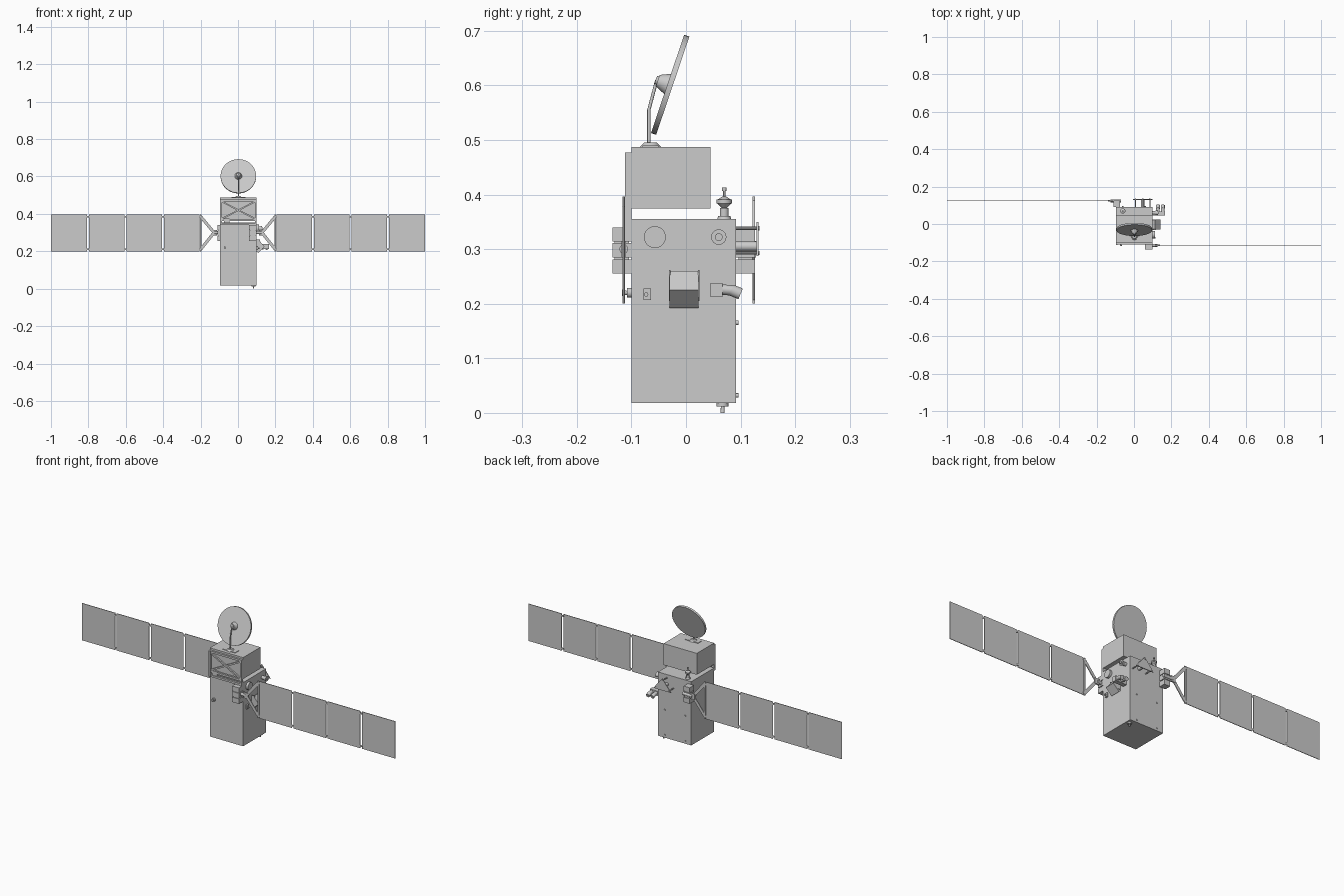
import bpy
from math import radians
from mathutils import Vector


def box(name, x, y, z):
    """Box from (min, max) ranges."""
    bpy.ops.mesh.primitive_cube_add(size=1, location=[(a + b) / 2 for a, b in (x, y, z)])
    o = bpy.context.object
    o.name = name
    o.scale = [abs(b - a) for a, b in (x, y, z)]
    return o


def beam(name, p, q, depth, width):
    """Rectangular bar between two points; depth runs along y for bars in the xz plane."""
    p, q = Vector(p), Vector(q)
    bpy.ops.mesh.primitive_cube_add(size=1, location=(p + q) / 2)
    o = bpy.context.object
    o.name = name
    o.rotation_euler = (q - p).to_track_quat('Z', 'Y').to_euler()
    o.scale = (depth, width, (q - p).length)
    return o


def rod(name, p, q, r1, r2=None, n=24):
    """Cylinder or cone frustum between two points."""
    p, q = Vector(p), Vector(q)
    bpy.ops.mesh.primitive_cone_add(vertices=n, radius1=r1, radius2=r1 if r2 is None else r2,
                                    depth=(q - p).length, location=(p + q) / 2)
    o = bpy.context.object
    o.name = name
    o.rotation_euler = (q - p).to_track_quat('Z', 'Y').to_euler()
    bpy.ops.object.shade_smooth_by_angle(angle=radians(35))
    return o


def prism(name, pts, offset):
    """Solid made by sweeping a flat outline along an offset."""
    n, off = len(pts), Vector(offset)
    verts = [Vector(p) for p in pts] + [Vector(p) + off for p in pts]
    faces = [list(range(n))[::-1], list(range(n, 2 * n))]
    faces += [(i, (i + 1) % n, (i + 1) % n + n, i + n) for i in range(n)]
    me = bpy.data.meshes.new(name)
    me.from_pydata(verts, [], faces)
    o = bpy.data.objects.new(name, me)
    bpy.context.collection.objects.link(o)
    return o


# main body and upper equipment box
box("main_body", (-0.095, 0.1), (-0.1, 0.092), (0.018, 0.355))
box("upper_box", (-0.095, 0.1), (-0.1, 0.045), (0.374, 0.487))

# crossed truss joining the two boxes at the front
for x in (-0.09, 0.095):
    box("truss_post", (x - 0.005, x + 0.005), (-0.112, -0.1), (0.34, 0.477))
for z in (0.472, 0.368, 0.345):
    box("truss_rail", (-0.095, 0.1), (-0.11, -0.1), (z - 0.005, z + 0.005))
beam("truss_brace", (-0.09, -0.106, 0.468), (0.095, -0.106, 0.372), 0.008, 0.008)
beam("truss_brace", (-0.09, -0.106, 0.372), (0.095, -0.106, 0.468), 0.008, 0.008)
box("truss_foot", (-0.075, -0.045), (-0.11, -0.1), (0.352, 0.376))


# solar wings: right one at the front, left one at the back
def wing(s, y, mount_x, mount_y):
    for i in range(4):
        x0 = 0.206 + 0.2 * i
        x1 = 1.0 if i == 3 else x0 + 0.19
        box("solar_panel", (s * x0, s * x1), (y - 0.0015, y + 0.0015), (0.2, 0.396))
        for z in (0.208, 0.381):
            box("panel_hinge", (s * (x0 - 0.012), s * (x0 + 0.002)),
                (y - 0.002, y + 0.002), (z, z + 0.008))
    box("yoke_upright", (s * 0.194, s * 0.203), (y - 0.002, y + 0.002), (0.2, 0.396))
    for z in (0.384, 0.212):
        beam("yoke_arm", (s * 0.128, y, 0.3), (s * 0.198, y, z), 0.004, 0.016)
    box("yoke_hub", (s * 0.112, s * 0.14), (y - 0.004, y + 0.004), (0.285, 0.315))
    rod("drive_shaft", (s * 0.07, y, 0.3), (s * 0.125, y, 0.3), 0.008)
    for z in (0.255, 0.285, 0.314):
        box("drive_block", mount_x, mount_y, (z, z + 0.026))
    inner = [mount_x[0] + 0.005, mount_x[1] - 0.005]
    box("drive_core", inner, [mount_y[0] + 0.004, mount_y[1] - 0.004], (0.257, 0.338))


wing(1, -0.114, (0.06, 0.1), (-0.135, -0.1))
wing(-1, 0.124, (-0.11, -0.075), (0.092, 0.126))

# tilted dish with hub, bent mast and foot
c = Vector((0.002, -0.029, 0.601))
n = Vector((0, -0.947, 0.32))
rod("dish", c - n * 0.005, c + n * 0.005, 0.095, n=48)
rod("dish_hub", c + n * 0.004, c + n * 0.024, 0.02, 0.011)
rod("hub_cap", c + n * 0.024, c + n * 0.028, 0.008)
tip = c + n * 0.026
rod("mast_upper", (0.002, -0.068, 0.555), tip, 0.003, n=12)
rod("mast_lower", (0.002, -0.068, 0.488), (0.002, -0.068, 0.556), 0.003, n=12)
rod("mast_foot", (0.002, -0.065, 0.486), (0.002, -0.065, 0.495), 0.021, 0.012)
box("mast_plate", (-0.035, 0.04), (-0.08, -0.05), (0.486, 0.49))

# small bowl antenna on the back of the main body's roof
ax, ay = -0.06, 0.07
for part, z0, z1, r0, r1 in (("antenna_base", 0.354, 0.361, 0.013, 0.011),
                             ("antenna_stem", 0.361, 0.375, 0.008, 0.008),
                             ("antenna_cone", 0.375, 0.384, 0.004, 0.013),
                             ("antenna_disc", 0.384, 0.391, 0.014, 0.014),
                             ("antenna_cap", 0.391, 0.396, 0.012, 0.004),
                             ("antenna_rod", 0.394, 0.408, 0.002, 0.002),
                             ("antenna_tip", 0.406, 0.413, 0.004, 0.004)):
    rod(part, (ax, ay, z0), (ax, ay, z1), r0, r1, 20)

# sensors on the right side
rod("round_sensor", (0.098, -0.057, 0.322), (0.112, -0.057, 0.322), 0.02, n=32)
rod("horn_body", (0.098, 0.06, 0.322), (0.116, 0.06, 0.322), 0.009)
rod("horn_rim", (0.112, 0.06, 0.322), (0.128, 0.06, 0.322), 0.01, 0.014)
rod("horn_core", (0.127, 0.06, 0.322), (0.132, 0.06, 0.322), 0.007)
prism("tilted_camera", [(0.098, -0.03, 0.245), (0.112, -0.03, 0.26), (0.142, -0.03, 0.225),
                        (0.108, -0.03, 0.192), (0.098, -0.03, 0.202)], (0, 0.053, 0))
for y in (-0.031, 0.022):
    box("camera_bracket", (0.098, 0.118), (y, y + 0.003), (0.205, 0.262))
box("small_bracket", (0.098, 0.108), (-0.078, -0.064), (0.207, 0.228))
rod("small_knob", (0.105, -0.073, 0.217), (0.115, -0.073, 0.217), 0.004, n=12)

# twin telescopes pointing backwards
box("telescope_base", (0.098, 0.165), (0.045, 0.067), (0.212, 0.238))
for x in (0.128, 0.154):
    rod("telescope_tube", (x, 0.065, 0.226), (x, 0.088, 0.224), 0.0095)
    rod("telescope_hood", (x, 0.083, 0.225), (x, 0.1, 0.218), 0.0105)

# triangular antenna plate on the back, on stand-offs
prism("triangle_plate", [(-0.005, 0.129, 0.287), (0.098, 0.129, 0.287), (0.047, 0.129, 0.35)],
      (0, 0.004, 0))
for x, z in ((0.008, 0.293), (0.085, 0.293), (0.047, 0.338)):
    rod("plate_standoff", (x, 0.09, z), (x, 0.13, z), 0.003, n=10)
    rod("plate_stud", (x, 0.132, z), (x, 0.135, z), 0.004, n=10)
rod("plate_feed", (0.047, 0.09, 0.305), (0.047, 0.13, 0.305), 0.009)

# small thrusters on the front, back and underside
rod("front_thruster_base", (-0.07, -0.099, 0.22), (-0.07, -0.108, 0.22), 0.009)
rod("front_thruster", (-0.07, -0.106, 0.22), (-0.07, -0.117, 0.22), 0.003, 0.006, 16)
for x in (-0.06, 0.06):
    for z in (0.165, 0.032):
        rod("back_stud", (x, 0.091, z), (x, 0.096, z), 0.004, n=12)
rod("bottom_flange", (0.083, 0.067, 0.02), (0.083, 0.067, 0.012), 0.011)
rod("bottom_thruster", (0.083, 0.067, 0.013), (0.083, 0.067, 0.0), 0.003, 0.004, 16)
